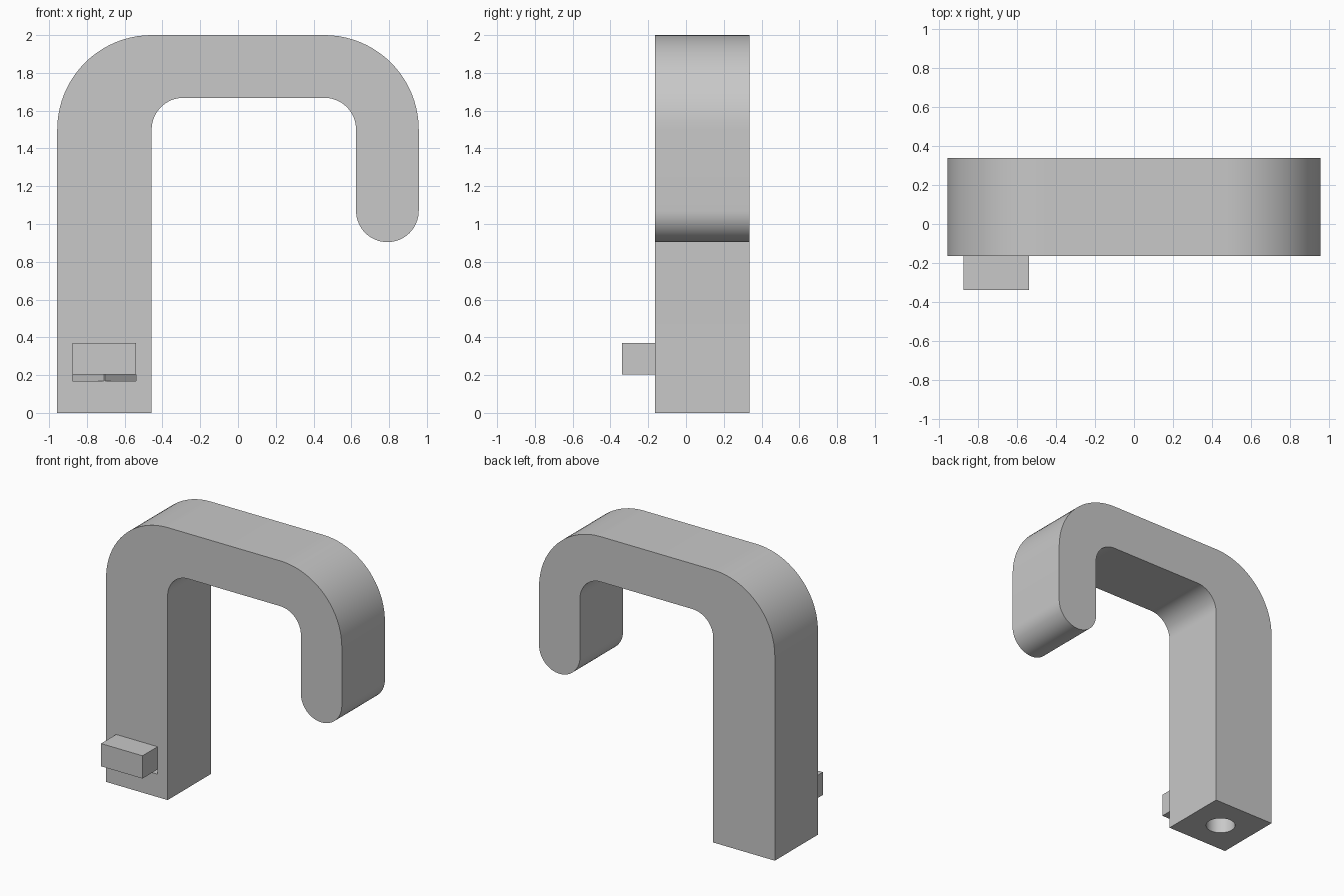
import bpy, bmesh
from math import cos, sin, radians, pi

cube = bpy.data.objects.get("Cube")
if cube:
    bpy.data.objects.remove(cube, do_unlink=True)

FRONT, BACK = -0.163, 0.337
LEFT, RIGHT = -0.957, 0.957
MID_X, MID_Y = LEFT + 0.25, (FRONT + BACK) / 2

grey = bpy.data.materials.new("plain grey")
grey.use_nodes = True
grey.diffuse_color = (0.58, 0.58, 0.58, 1)
grey.node_tree.nodes["Principled BSDF"].inputs["Base Color"].default_value = grey.diffuse_color


def arc(cx, cz, r, start, end, steps=20):
    angles = [radians(start + (end - start) * i / steps) for i in range(steps + 1)]
    return [(cx + r * cos(a), cz + r * sin(a)) for a in angles]


def prism(name, outline, offset, depth):
    """Extrude a flat outline; offset maps an outline point to 3D."""
    bm = bmesh.new()
    face = bm.faces.new([bm.verts.new(offset(*p)) for p in outline])
    extruded = bmesh.ops.extrude_face_region(bm, geom=[face])["geom"]
    verts = [v for v in extruded if isinstance(v, bmesh.types.BMVert)]
    bmesh.ops.translate(bm, verts=verts, vec=depth)
    bmesh.ops.recalc_face_normals(bm, faces=bm.faces[:])
    mesh = bpy.data.meshes.new(name)
    bm.to_mesh(mesh)
    bm.free()
    mesh.materials.append(grey)
    obj = bpy.data.objects.new(name, mesh)
    bpy.context.collection.objects.link(obj)
    return obj


def activate(obj):
    bpy.ops.object.select_all(action="DESELECT")
    obj.select_set(True)
    bpy.context.view_layer.objects.active = obj


def cut(target, cutter):
    mod = target.modifiers.new("cut", "BOOLEAN")
    mod.operation, mod.solver, mod.object = "DIFFERENCE", "EXACT", cutter
    activate(target)
    bpy.ops.object.modifier_apply(modifier=mod.name)
    bpy.data.objects.remove(cutter, do_unlink=True)


# Hooked spout: thick leg, arched top, short rounded tip
outline = [(LEFT, 0)]
outline += arc(LEFT + 0.5, 1.5, 0.5, 180, 90)
outline += arc(RIGHT - 0.5, 1.5, 0.5, 90, 0)
outline += arc(RIGHT - 0.166, 1.07, 0.166, 0, -180, 32)
outline += arc(RIGHT - 0.5, 1.5, 0.168, 0, 90)
outline += arc(LEFT + 0.668, 1.5, 0.168, 90, 180)
outline += [(LEFT + 0.5, 0)]
spout = prism("spout_body", outline, lambda x, z: (x, FRONT, z), (0, BACK - FRONT, 0))

# Round inlet bore in the base
bore = prism("bore_cutter", arc(MID_X, MID_Y, 0.1, 0, 360 - 7.5, 47),
             lambda x, y: (x, y, -0.1), (0, 0, 0.6))
cut(spout, bore)

# Two wedge slots behind the lever, leaving a pointed pivot between them
for side in (-1, 1):
    tip, end = MID_X + side * 0.002, MID_X + side * 0.168
    wedge = [(tip, FRONT - 0.02), (end, FRONT - 0.02), (end, FRONT + 0.166), (tip, FRONT)]
    cut(spout, prism("slot_cutter", wedge, lambda x, y: (x, y, 0.168), (0, 0, 0.202)))

# Lever block on the front
lever = [(MID_X - 0.168, FRONT - 0.175), (MID_X + 0.168, FRONT - 0.175),
         (MID_X + 0.168, FRONT), (MID_X - 0.168, FRONT)]
prism("lever", lever, lambda x, y: (x, y, 0.203), (0, 0, 0.167))

activate(spout)
bpy.ops.object.shade_smooth_by_angle(angle=radians(30))
